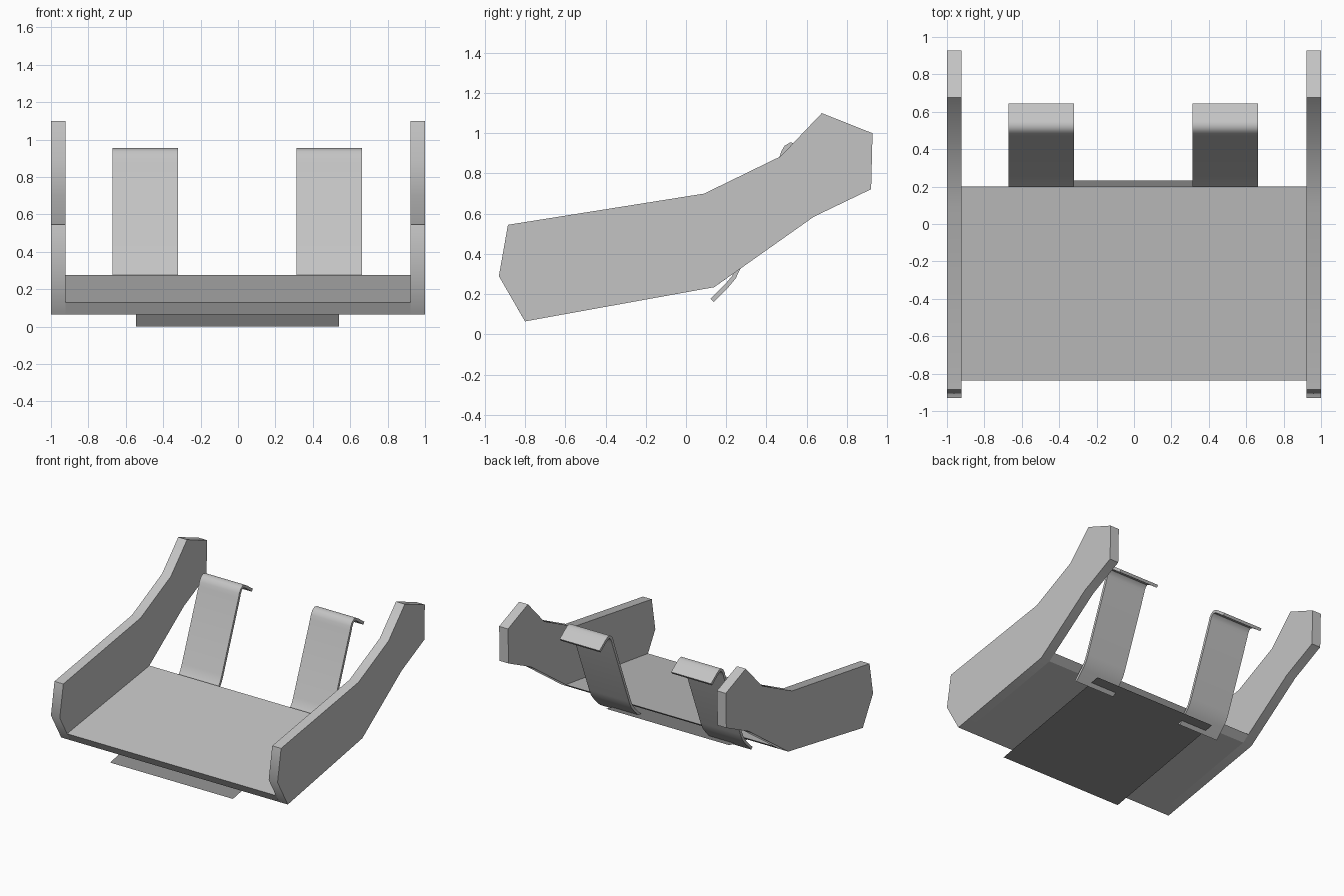
import bpy, bmesh, math
from mathutils import Vector

if "Cube" in bpy.data.objects:
    bpy.data.objects.remove(bpy.data.objects["Cube"])


def material(name, v):
    m = bpy.data.materials.new(name)
    m.diffuse_color = (v, v, v, 1)
    m.use_nodes = True
    m.node_tree.nodes["Principled BSDF"].inputs["Base Color"].default_value = m.diffuse_color
    return m


light_grey = material("light grey", 0.55)
dark_grey = material("dark grey", 0.26)


def finish(name, bm, mat, smooth=None):
    me = bpy.data.meshes.new(name)
    bm.to_mesh(me)
    bm.free()
    ob = bpy.data.objects.new(name, me)
    bpy.context.collection.objects.link(ob)
    me.materials.append(mat)
    if smooth:
        bpy.ops.object.select_all(action='DESELECT')
        ob.select_set(True)
        bpy.context.view_layer.objects.active = ob
        bpy.ops.object.shade_smooth_by_angle(angle=math.radians(smooth))
    return ob


def extrude_profile(name, pts, x0, x1, mat, smooth=None):
    """Extrude a closed (y, z) outline along x."""
    bm = bmesh.new()
    face = bm.faces.new([bm.verts.new((x0, y, z)) for y, z in pts])
    ext = bmesh.ops.extrude_face_region(bm, geom=[face])
    moved = [v for v in ext["geom"] if isinstance(v, bmesh.types.BMVert)]
    bmesh.ops.translate(bm, verts=moved, vec=(x1 - x0, 0, 0))
    bmesh.ops.recalc_face_normals(bm, faces=bm.faces)
    return finish(name, bm, mat, smooth)


def band(path, t):
    """Thicken an open (y, z) path into a closed outline."""
    p = [Vector(q) for q in path]
    left, right = [], []
    for i, q in enumerate(p):
        d = (p[min(i + 1, len(p) - 1)] - p[max(i - 1, 0)]).normalized()
        n = Vector((-d.y, d.x)) * t / 2
        left.append(q + n)
        right.append(q - n)
    return left + right[::-1]


# side panels
panel = [(-0.80, 0.065), (0.14, 0.235), (0.635, 0.585), (0.92, 0.722),
         (0.927, 1.0), (0.675, 1.10), (0.47, 0.885), (0.09, 0.70),
         (-0.885, 0.545), (-0.93, 0.29)]
for side, x0, x1 in (("left", -1.0, -0.922), ("right", 0.922, 1.0)):
    extrude_profile(side + "_side_panel", panel, x0, x1, light_grey, 45)

# tapered floor plate between the panels
floor = [(-0.80, 0.065), (0.14, 0.235), (0.20, 0.277), (-0.838, 0.13)]
extrude_profile("floor_plate", floor, -0.922, 0.922, light_grey)

# spring clips: angled tail, straight flank and hooked tip
clip = [(0.13, 0.17), (0.205, 0.245), (0.238, 0.285), (0.262, 0.335),
        (0.474, 0.875), (0.483, 0.905), (0.498, 0.93), (0.52, 0.944),
        (0.545, 0.938), (0.57, 0.922), (0.638, 0.872)]
for side, x0, x1 in (("left", -0.672, -0.32), ("right", 0.312, 0.664)):
    extrude_profile(side + "_clip", band(clip, 0.022), x0, x1, light_grey, 45)

# thin sheet under the floor
bm = bmesh.new()
bm.faces.new([bm.verts.new(c) for c in (
    (-0.545, -0.835, 0.0), (-0.545, 0.233, 0.2),
    (0.54, 0.233, 0.2), (0.54, -0.835, 0.0))])
finish("under_sheet", bm, dark_grey)
